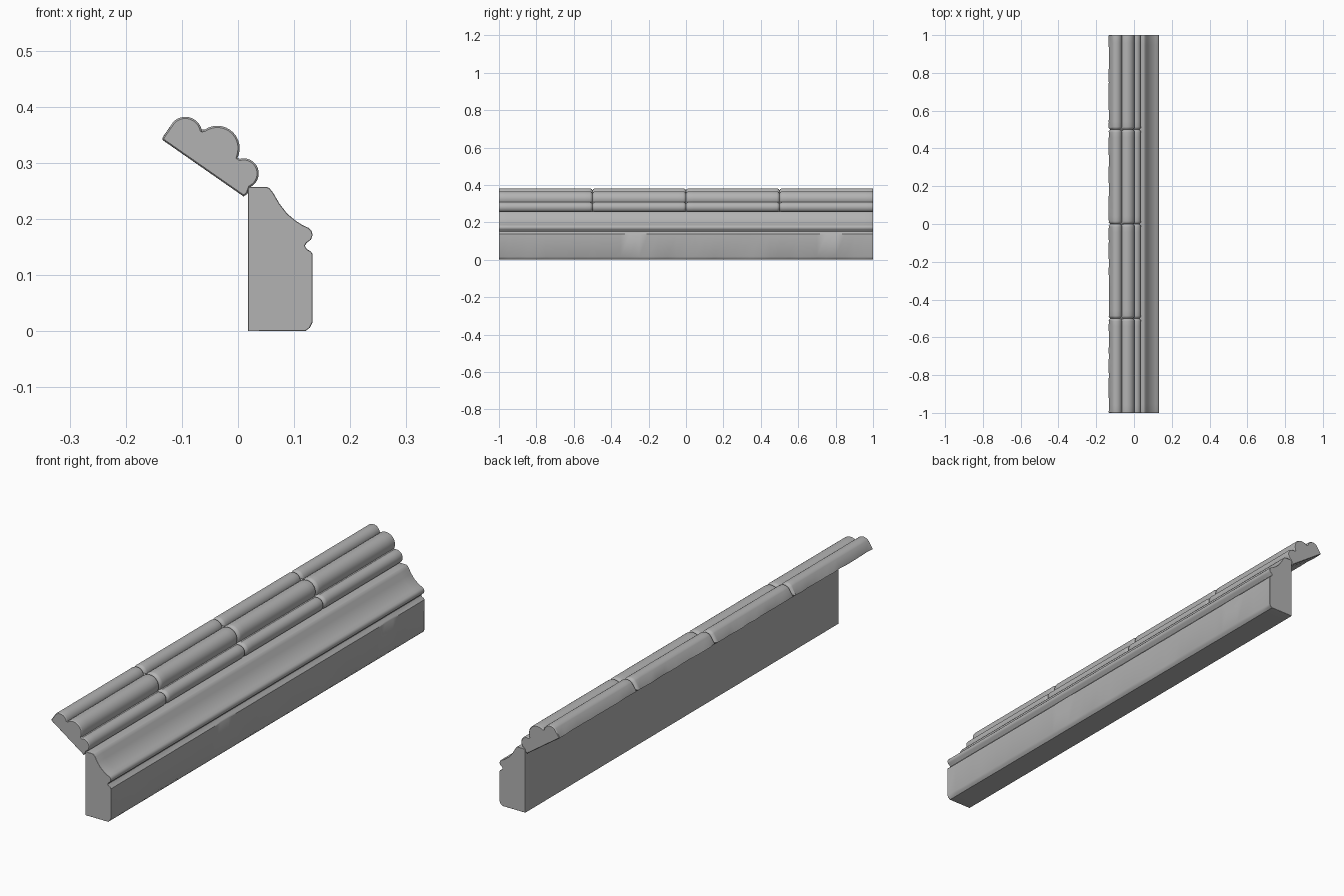
import bpy, bmesh, math, random
from mathutils import Vector

random.seed(4)
old = bpy.data.objects.get("Cube")
if old:
    bpy.data.objects.remove(old, do_unlink=True)

stone = bpy.data.materials.new("grey_stone")
stone.use_nodes = True
GREY = (0.45, 0.45, 0.45, 1)
stone.diffuse_color = GREY
stone.node_tree.nodes["Principled BSDF"].inputs["Base Color"].default_value = GREY


def lobe(cx, cz, r, start, end, steps=14):
    """Points of a rounded roll, counter-clockwise."""
    angles = [math.radians(start + (end - start) * i / steps) for i in range(steps + 1)]
    return [(cx + r * math.cos(a), cz + r * math.sin(a)) for a in angles]


def inward(profile):
    """Inward direction at each point of a counter-clockwise profile."""
    pts = [Vector(p) for p in profile]
    result = []
    for i, p in enumerate(pts):
        a = (p - pts[i - 1]).normalized()
        b = (pts[(i + 1) % len(pts)] - p).normalized()
        n = Vector((-a.y - b.y, a.x + b.x))
        result.append(n.normalized())
    return result


def moulding(name, profile, y0, y1, ease0, ease1, worn, spans):
    """Sweep a profile along y with eased ends and lightly worn edges."""
    soft = [(0, 1), (0.25, 0.5), (0.6, 0.12), (1, 0)]
    rings = [(y0 + t * ease0 * 1.5, s * ease0) for t, s in soft]
    step = (y1 - y0) / spans
    rings += [(y0 + step * i, 0) for i in range(1, spans)]
    rings += [(y1 - t * ease1 * 1.5, s * ease1) for t, s in reversed(soft)]
    normals = inward(profile)
    bm = bmesh.new()
    loops = []
    for y, inset in rings:
        loop = []
        for i, (x, z) in enumerate(profile):
            wear = random.uniform(0, 0.003) if i in worn and inset == 0 else 0
            n = normals[i] * (inset + wear)
            loop.append(bm.verts.new((x + n.x, y, z + n.y)))
        loops.append(loop)
    count = len(profile)
    for a, b in zip(loops, loops[1:]):
        for i in range(count):
            j = (i + 1) % count
            bm.faces.new((a[i], b[i], b[j], a[j]))
    bm.faces.new(loops[0])
    bm.faces.new(loops[-1][::-1])
    bmesh.ops.recalc_face_normals(bm, faces=bm.faces)
    mesh = bpy.data.meshes.new(name)
    bm.to_mesh(mesh)
    bm.free()
    mesh.materials.append(stone)
    obj = bpy.data.objects.new(name, mesh)
    bpy.context.collection.objects.link(obj)
    bpy.ops.object.select_all(action='DESELECT')
    obj.select_set(True)
    bpy.context.view_layer.objects.active = obj
    bpy.ops.object.shade_smooth_by_angle(angle=math.radians(35))


# Lower cornice: upright block, bead, groove and cove
base = [(0.018, 0), (0.12, 0), (0.128, 0.006), (0.133, 0.016), (0.133, 0.137),
        (0.13, 0.142), (0.123, 0.146), (0.119, 0.152), (0.122, 0.157),
        (0.130, 0.163), (0.133, 0.171), (0.131, 0.179), (0.126, 0.184),
        (0.115, 0.189), (0.104, 0.196), (0.088, 0.209), (0.074, 0.227),
        (0.063, 0.246), (0.056, 0.255), (0.051, 0.257), (0.021, 0.257), (0.018, 0.254)]
moulding("cornice_base", base, -1, 1, 0.001, 0.001, {2, 3, 5}, 40)

# Sloping cap: three rolls on a slanted flat underside
cap = [(-0.135, 0.341), (0.010, 0.240), (0.017, 0.245)]
cap += lobe(0.010, 0.281, 0.027, -65, 105)
cap += lobe(-0.037, 0.326, 0.040, -25, 137)
cap += lobe(-0.094, 0.352, 0.030, 5, 135)
cap += [(-0.134, 0.346)]

# Four cap stones with rounded joints
for k in range(4):
    start = -1 + 0.5 * k
    moulding(f"cap_stone_{k + 1}", cap, start, start + 0.5,
             0.003 if k == 0 else 0.01, 0.003 if k == 3 else 0.01,
             {0, len(cap) - 1}, 12)
